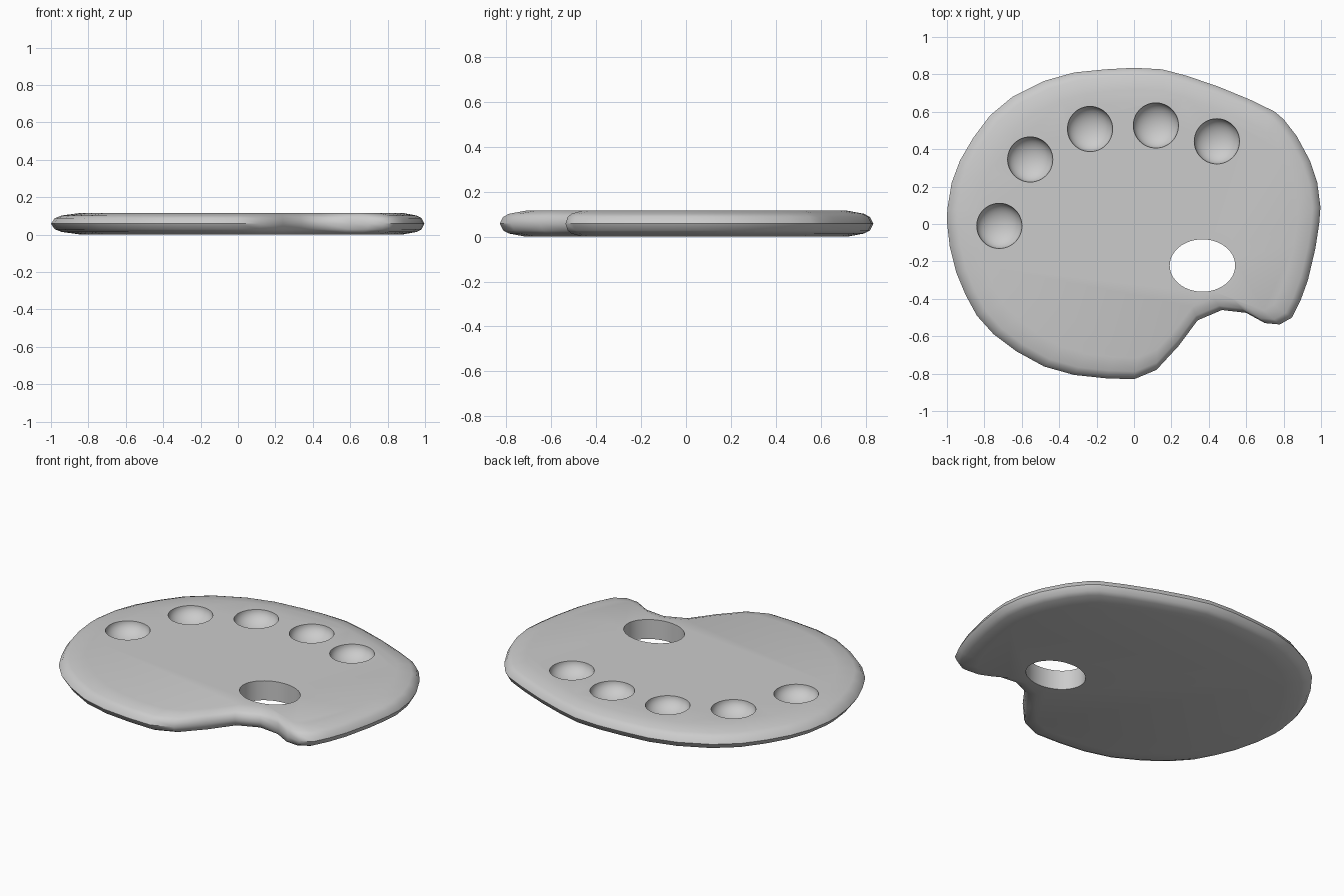
import bpy, bmesh
from mathutils import Matrix, Vector

if "Cube" in bpy.data.objects:
    bpy.data.objects.remove(bpy.data.objects["Cube"])

TOP = 0.116

# Outline of the board, clockwise from the top middle
OUTLINE = [
    (0, .835), (.15, .827), (.28, .793), (.45, .735), (.62, .665), (.75, .602),
    (.80, .56), (.87, .47), (.94, .34), (.98, .22), (.997, .09), (.99, 0),
    (.97, -.13), (.93, -.30), (.89, -.41), (.845, -.50), (.78, -.537), (.70, -.53),
    (.60, -.475), (.47, -.46), (.34, -.515), (.24, -.65), (.12, -.78), (0, -.83),
    (-.15, -.825), (-.32, -.807), (-.48, -.762), (-.63, -.68), (-.75, -.59),
    (-.84, -.49), (-.90, -.38), (-.95, -.26), (-.985, -.12), (-1, .01), (-.998, .08),
    (-.975, .22), (-.93, .34), (-.86, .46), (-.77, .58), (-.65, .68), (-.48, .765),
    (-.32, .81), (-.15, .827)]

# Edge profile: (scale about the centre, height)
RINGS = [(.86, 0), (.95, .014), (.982, .028), (1, .058),
         (.982, .088), (.95, .102), (.86, TOP)]
CENTRE = Vector((.15, 0))


def make_object(name, bm):
    bmesh.ops.recalc_face_normals(bm, faces=bm.faces[:])
    mesh = bpy.data.meshes.new(name)
    bm.to_mesh(mesh)
    bm.free()
    ob = bpy.data.objects.new(name, mesh)
    bpy.context.collection.objects.link(ob)
    return ob


# Board body with rounded rim
bm = bmesh.new()
loops = []
for s, z in RINGS:
    flat = [CENTRE + (Vector(p) - CENTRE) * s for p in OUTLINE]
    loops.append([bm.verts.new((p.x, p.y, z)) for p in flat])
n = len(OUTLINE)
for a, b in zip(loops, loops[1:]):
    for i in range(n):
        j = (i + 1) % n
        bm.faces.new((a[i], a[j], b[j], b[i]))
bm.faces.new(loops[0])
bm.faces.new(loops[-1])
palette = make_object("palette_board", bm)

# Cutters: five paint wells and the thumb hole
bm = bmesh.new()
for x, y in [(-.72, -.01), (-.555, .345), (-.235, .508), (.117, .527), (.443, .442)]:
    bmesh.ops.create_uvsphere(
        bm, u_segments=48, v_segments=24, radius=1,
        matrix=Matrix.Translation((x, y, TOP + .001)) @ Matrix.Diagonal((.121, .121, .08, 1)))
bmesh.ops.create_cone(
    bm, cap_ends=True, segments=64, radius1=1, radius2=1, depth=1,
    matrix=Matrix.Translation((.366, -.222, .05)) @ Matrix.Diagonal((.175, .14, .5, 1)))
cutter = make_object("hole_cutter", bm)
cutter.hide_render = True

mod = palette.modifiers.new("holes", 'BOOLEAN')
mod.operation = 'DIFFERENCE'
mod.solver = 'EXACT'
mod.object = cutter
bpy.ops.object.select_all(action='DESELECT')
palette.select_set(True)
bpy.context.view_layer.objects.active = palette
bpy.ops.object.modifier_apply(modifier=mod.name)
bpy.data.objects.remove(cutter)

# Smooth surface, crisp hole rims
bpy.ops.object.shade_smooth_by_angle(angle=0.7)
